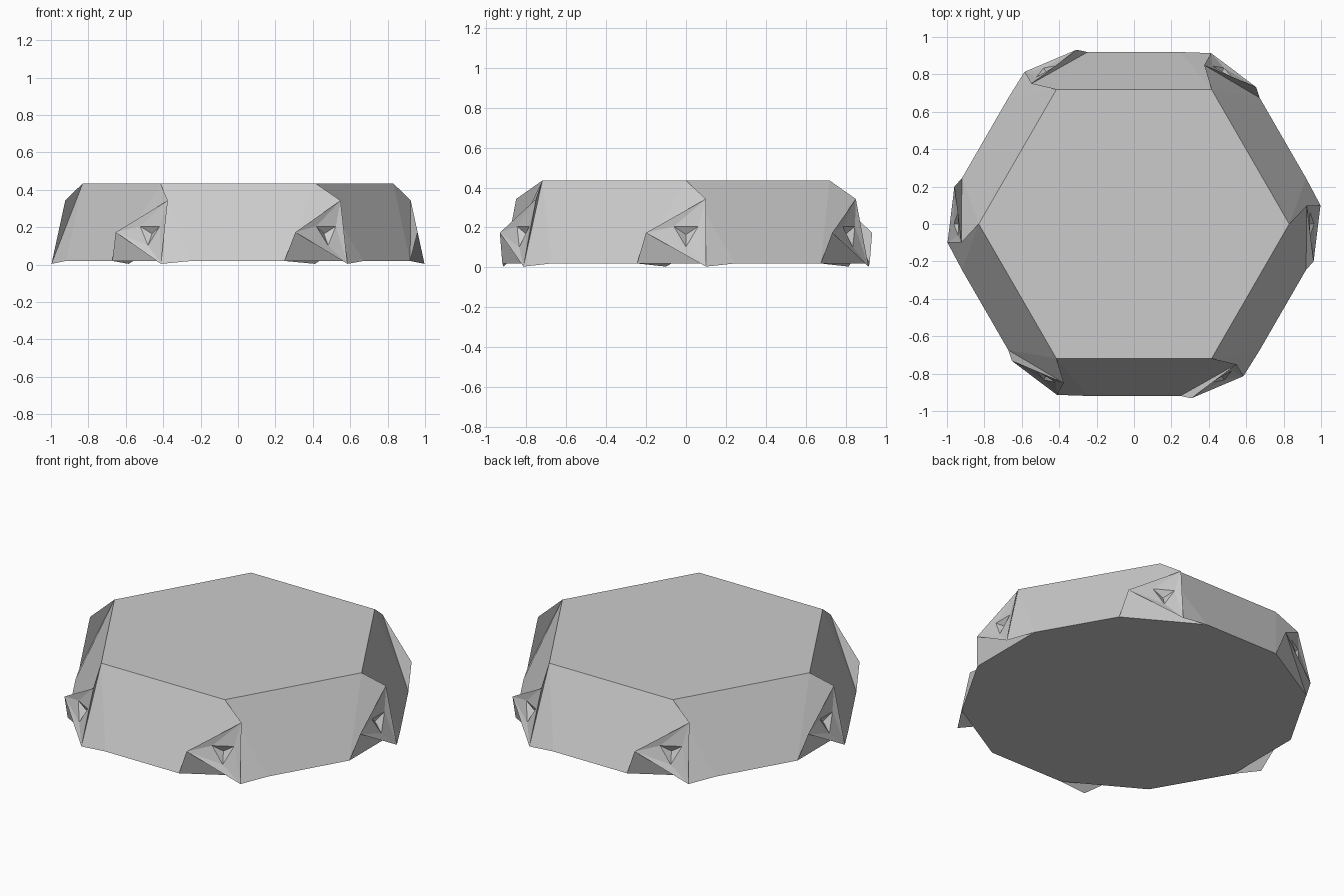
import bpy, bmesh
from math import radians, sin, cos
from mathutils import Vector, Matrix

cube = bpy.data.objects.get("Cube")
if cube:
    bpy.data.objects.remove(cube)

grey = bpy.data.materials.new("light_grey")
grey.use_nodes = True
colour = (0.6, 0.6, 0.6, 1)
grey.diffuse_color = colour
grey.node_tree.nodes["Principled BSDF"].inputs["Base Color"].default_value = colour


def make_object(name, bm, recalc=False):
    if recalc:
        bmesh.ops.recalc_face_normals(bm, faces=bm.faces)
    mesh = bpy.data.meshes.new(name)
    bm.to_mesh(mesh)
    bm.free()
    mesh.materials.append(grey)
    ob = bpy.data.objects.new(name, mesh)
    bpy.context.collection.objects.link(ob)
    return ob


# Corner triangle in the frame of the +x corner
top = Vector((0.83, 0, 0.435))
low_l = Vector((0.92, -0.245, 0.02))
low_r = Vector((0.92, 0.245, 0.02))
turns = [Matrix.Rotation(radians(60 * i), 3, "Z") for i in range(6)]

# Tapered slab: hexagonal top, twelve-sided base, corners left open for the studs
bm = bmesh.new()
tops = [bm.verts.new(m @ top) for m in turns]
lefts = [bm.verts.new(m @ low_l) for m in turns]
rights = [bm.verts.new(m @ low_r) for m in turns]
bm.faces.new(tops)
bm.faces.new([v for pair in zip(lefts, rights) for v in pair][::-1])
for i in range(6):
    j = (i + 1) % 6
    bm.faces.new((rights[i], lefts[j], tops[j], tops[i]))
make_object("slab", bm)

# Twisted triangular studs
centre = (top + low_l + low_r) / 3
normal = (low_l - top).cross(low_r - top).normalized()
side = Vector((0, 1, 0))
up = normal.cross(side)


def triangle(radius, start, height):
    """Triangle parallel to the corner face, turned by start degrees."""
    angles = [radians(start + 120 * k) for k in range(3)]
    return [centre + normal * height + radius * (side * cos(a) + up * sin(a))
            for a in angles]


for i, turn in enumerate(turns):
    bm = bmesh.new()

    def add(points):
        return [bm.verts.new(turn @ p) for p in points]

    base = add([top, low_l, low_r])
    outer = add(triangle(0.2, 60, 0.072))
    inner = add(triangle(0.07, 30, 0.06))
    pit = add([centre + normal * 0.03])[0]
    for k in range(3):
        n = (k + 1) % 3
        # twisted flank
        bm.faces.new((base[k], base[n], outer[k]))
        bm.faces.new((base[n], outer[n], outer[k]))
        # sunken ring and pit
        bm.faces.new((outer[k], outer[n], inner[n]))
        bm.faces.new((outer[k], inner[n], inner[k]))
        bm.faces.new((inner[k], inner[n], pit))
    make_object(f"corner_stud_{i + 1}", bm)
